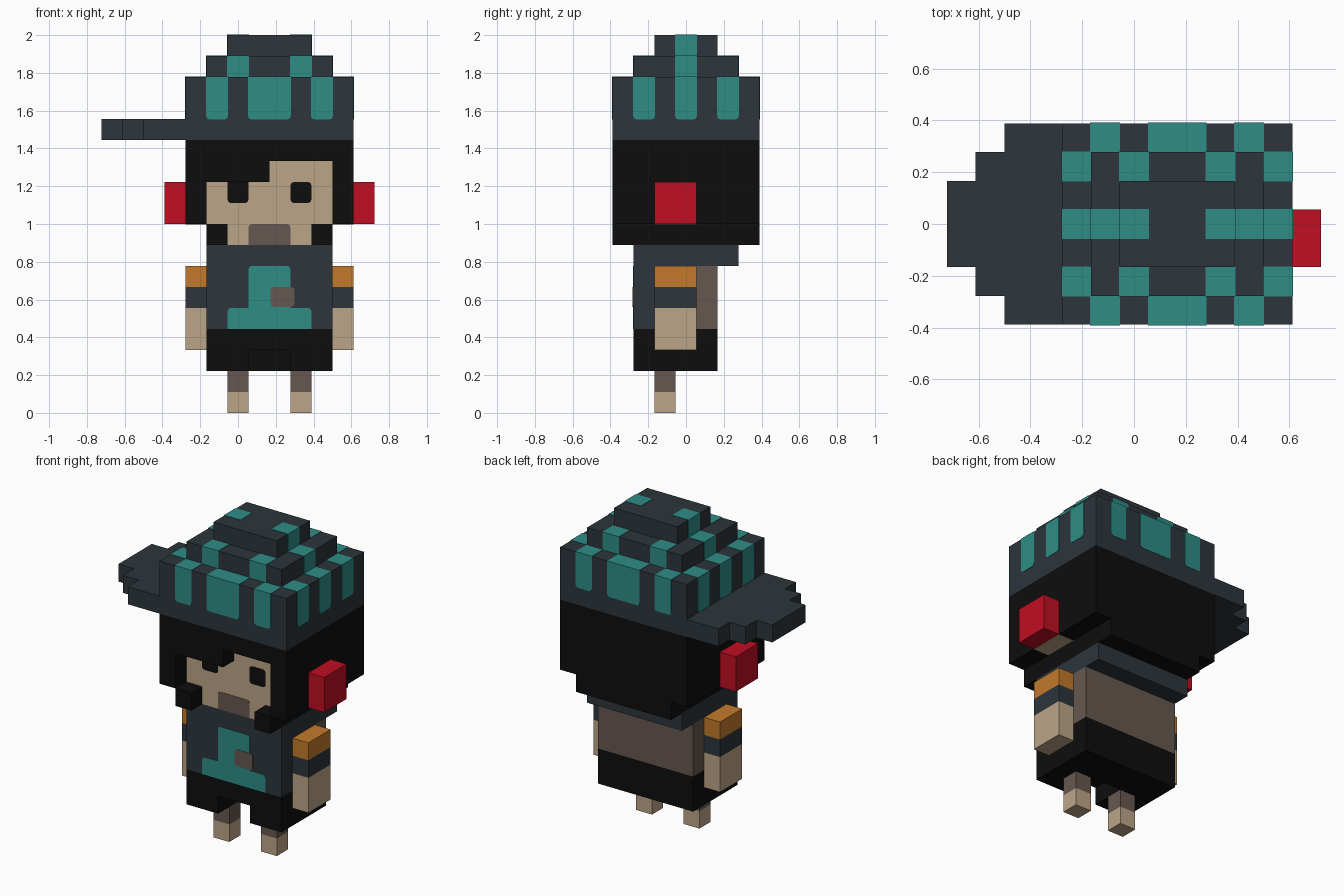
import bpy, bmesh
from mathutils import Vector

if "Cube" in bpy.data.objects:
    bpy.data.objects.remove(bpy.data.objects["Cube"], do_unlink=True)

U = 1 / 9          # size of one block
E = 0.02           # how far painted plates stand proud, in blocks


def material(name, hex_code):
    def lin(c):
        return c / 12.92 if c <= 0.04045 else ((c + 0.055) / 1.055) ** 2.4
    rgb = [lin(int(hex_code[i:i + 2], 16) / 255) for i in (0, 2, 4)]
    m = bpy.data.materials.new(name)
    m.use_nodes = True
    m.diffuse_color = (*rgb, 1)
    bsdf = m.node_tree.nodes["Principled BSDF"]
    bsdf.inputs["Base Color"].default_value = (*rgb, 1)
    bsdf.inputs["Roughness"].default_value = 0.9
    return m


SLATE = material("slate", "2D353B")
TEAL = material("teal", "2E8C86")
BLACK = material("black", "0D0D0D")
SKIN = material("skin", "BCA587")
BROWN = material("brown", "665850")
ORANGE = material("orange", "C27A2B")
RED = material("red", "C00E22")


def part(name, mat, boxes, grow=0.0, axis=None, ends="all"):
    """Boxes are (x0, x1, y0, y1, z0, z1) in blocks; edges along axis can be rounded."""
    bm = bmesh.new()
    for b in boxes:
        lo = Vector(b[0::2]) - Vector((grow,) * 3)
        hi = Vector(b[1::2]) + Vector((grow,) * 3)
        verts = bmesh.ops.create_cube(bm, size=1)["verts"]
        for v in verts:
            v.co = Vector([hi[i] if v.co[i] > 0 else lo[i] for i in range(3)])
        if axis is not None:
            mid = (lo.z + hi.z) / 2
            edges = []
            for e in {e for v in verts for e in v.link_edges}:
                d = e.verts[1].co - e.verts[0].co
                z = (e.verts[0].co.z + e.verts[1].co.z) / 2
                along = abs(d[axis]) > 0.9 * d.length
                if along and (ends == "all" or (z < mid) == (ends == "bottom")):
                    edges.append(e)
            bmesh.ops.bevel(bm, geom=edges, offset=0.16, segments=2,
                            profile=0.5, affect='EDGES')
    for v in bm.verts:
        v.co = Vector((v.co.x - 6.5, v.co.y - 3.5, v.co.z)) * U
    bmesh.ops.recalc_face_normals(bm, faces=bm.faces)
    me = bpy.data.meshes.new(name)
    bm.to_mesh(me)
    bm.free()
    me.materials.append(mat)
    ob = bpy.data.objects.new(name, me)
    bpy.context.scene.collection.objects.link(ob)
    return ob


# Legs, arms, ears and earmuffs, one of each per side
for side, leg, arm, muff in (("right", 6, 4, 3), ("left", 9, 11, 12)):
    part(side + "_foot", SKIN, [(leg, leg + 1, 2, 3, 0, 1)])
    part(side + "_shin", BROWN, [(leg, leg + 1, 2, 3, 1, 2)])
    part(side + "_hand", SKIN, [(arm, arm + 1, 2, 4, 3, 5)])
    part(side + "_cuff", SLATE, [(arm, arm + 1, 2, 4, 5, 6)])
    part(side + "_sleeve", ORANGE, [(arm, arm + 1, 2, 4, 6, 7)])
    part(side + "_earmuff", RED, [(muff, muff + 1, 2, 4, 9, 11)])
    part(side + "_ear", SKIN, [(arm, arm + 1, 2, 4, 9 - E, 9)])

# Shorts with a notch between the legs
part("shorts", BLACK, [(5, 11, 3, 5, 2, 4), (5, 11, 1, 3, 3, 4),
                       (5, 7, 1, 3, 2, 3), (9, 11, 1, 3, 2, 3)])

# Torso
part("shirt", SLATE, [(5, 11, 1, 4, 4, 7)])
part("back_panel", BROWN, [(5, 11, 4, 5, 4, 7)])
part("collar", SLATE, [(5, 11, 1, 6, 7, 8)])
part("shirt_patch", TEAL, [(7, 9, 1 - E, 1, 4, 7), (6, 10, 1 - E, 1, 4, 5)],
     axis=1, ends="top")
part("shirt_spot", BROWN, [(8.05, 9.2, 1 - 2 * E, 1, 5.05, 6)], axis=1)

# Hair: skull block, sideburns, uneven fringe and two cheek locks
part("hair", BLACK, [(4, 12, 1, 7, 9, 13), (5, 11, 1, 7, 8, 9),
                     (4, 5, 0, 1, 9, 13), (11, 12, 0, 1, 9, 13),
                     (5, 8, 0, 1, 11, 13), (8, 11, 0, 1, 12, 13),
                     (5, 6, 0, 1, 8, 9), (10, 11, 0, 1, 8, 9)])

# Face, set one block behind the hair
part("face", SKIN, [(5, 11, 1 - E, 1, 9, 11), (8, 11, 1 - E, 1, 11, 12),
                    (6, 10, 1 - E, 1, 8, 9)])
part("mouth", BROWN, [(7, 9, 1 - 2 * E, 1, 8, 9)], axis=1, ends="top")
part("right_eye", BLACK, [(6, 7, 1 - 2 * E, 1, 10, 11)], axis=1, ends="bottom")
part("left_eye", BLACK, [(9, 10, 1 - 2 * E, 1, 10, 11)], axis=1)

# Cap worn sideways: stepped crown and stepped brim
part("cap_crown", SLATE, [(4, 12, 0, 7, 13, 16), (5, 11, 1, 6, 16, 17),
                          (6, 10, 2, 5, 17, 18)])
part("cap_brim", SLATE, [(2, 4, 0, 7, 13, 14), (1, 2, 1, 6, 13, 14),
                         (0, 1, 2, 5, 13, 14)])

# Cap stripes
part("front_back_stripes", TEAL,
     [(x0, x1, y, y + 1, 14, 16) for y in (0, 6) for x0, x1 in ((5, 6), (7, 9), (10, 11))],
     grow=E, axis=1, ends="bottom")
part("side_stripes", TEAL,
     [(x, x + 1, y, y + 1, 14, 16) for x in (4, 11) for y in (1, 3, 5)],
     grow=E, axis=0, ends="bottom")
part("middle_stripes", TEAL,
     [(x, x + 1, y, y + 1, 16, 17) for x in (6, 9) for y in (1, 5)]
     + [(x, x + 1, 3, 4, 16, 17) for x in (5, 10)], grow=E)
part("top_stripes", TEAL, [(x, x + 1, 3, 4, 17, 18) for x in (6, 9)], grow=E)
